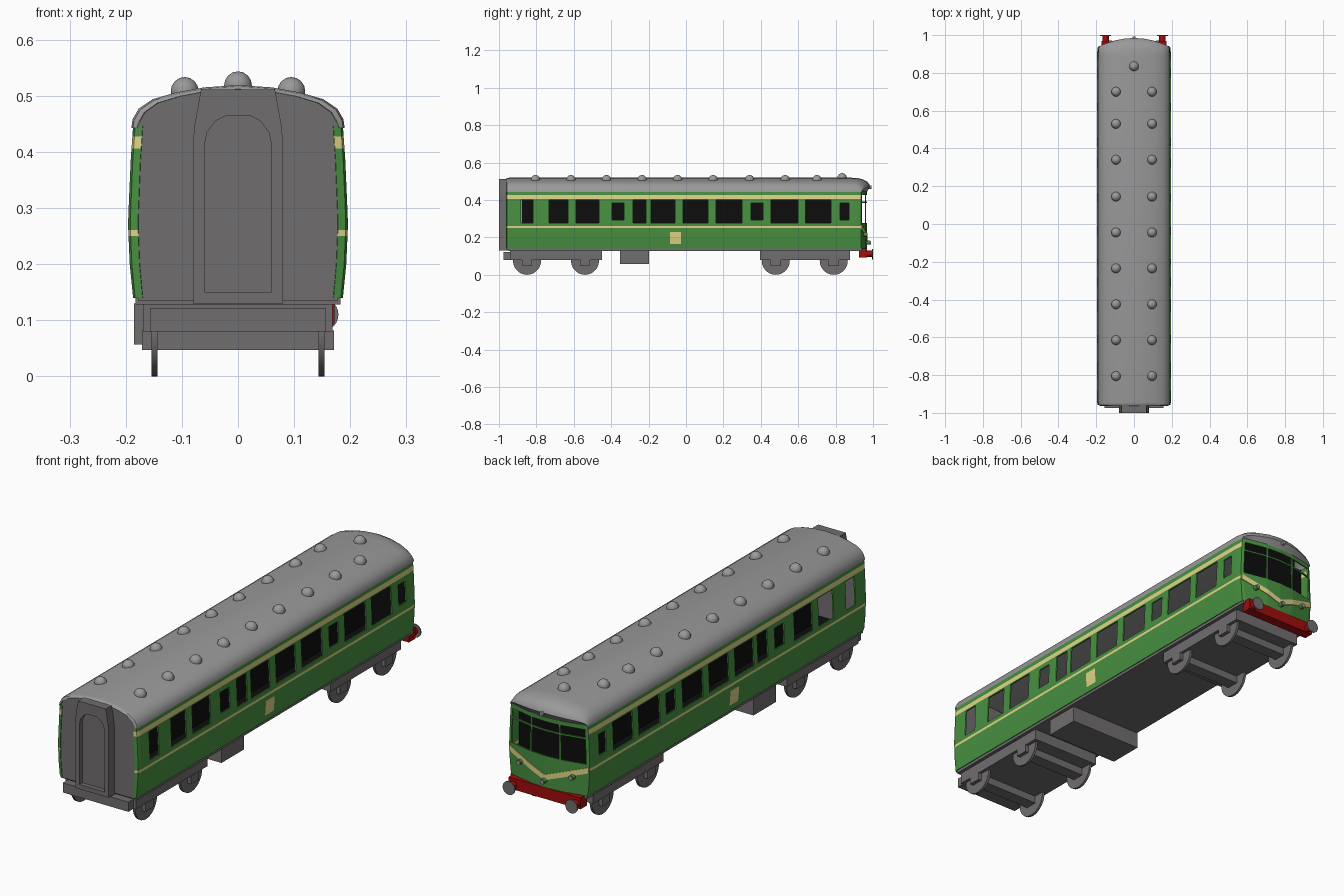
import bpy, bmesh, math
from mathutils import Matrix

if "Cube" in bpy.data.objects:
    bpy.data.objects.remove(bpy.data.objects["Cube"])

def material(name, r, g, b):
    m = bpy.data.materials.new(name)
    m.diffuse_color = (r, g, b, 1)
    m.use_nodes = True
    m.node_tree.nodes["Principled BSDF"].inputs["Base Color"].default_value = m.diffuse_color
    return m

GREEN = material("body green", .065, .28, .054)
CREAM = material("cream lining", .74, .67, .24)
ROOF = material("roof grey", .32, .32, .32)
DARK = material("underframe grey", .165, .155, .16)
BLACK = material("interior black", .004, .004, .004)
RED = material("buffer red", .36, .004, .004)

def finish(name, bm, *mats, smooth=None, normals=True):
    if normals:
        bmesh.ops.recalc_face_normals(bm, faces=bm.faces)
    me = bpy.data.meshes.new(name)
    bm.to_mesh(me)
    bm.free()
    for m in mats:
        me.materials.append(m)
    ob = bpy.data.objects.new(name, me)
    bpy.context.collection.objects.link(ob)
    if smooth:
        bpy.ops.object.select_all(action='DESELECT')
        ob.select_set(True)
        bpy.context.view_layer.objects.active = ob
        bpy.ops.object.shade_smooth_by_angle(angle=math.radians(smooth))
    return ob

def box(name, x, y, z, mat):
    bm = bmesh.new()
    size = Matrix.Diagonal((x[1] - x[0], y[1] - y[0], z[1] - z[0], 1))
    mid = Matrix.Translation((sum(x) / 2, sum(y) / 2, sum(z) / 2))
    bmesh.ops.create_cube(bm, size=1, matrix=mid @ size)
    return finish(name, bm, mat)

def cylinder(name, axis, centre, r, length, mat, sides=24):
    bm = bmesh.new()
    turn = Matrix.Rotation(math.pi / 2, 4, 'Y' if axis == 'X' else 'X')
    bmesh.ops.create_cone(bm, cap_ends=True, segments=sides, radius1=r, radius2=r,
                          depth=length, matrix=Matrix.Translation(centre) @ turn)
    return finish(name, bm, mat, smooth=35)

def loft(name, rings, mat, closed=False, caps=(False, False), smooth=None):
    bm = bmesh.new()
    rows = [[bm.verts.new(p) for p in ring] for ring in rings]
    n = len(rows[0])
    for a, b in zip(rows, rows[1:]):
        for i in range(n if closed else n - 1):
            j = (i + 1) % n
            bm.faces.new((a[i], a[j], b[j], b[i]))
    for row, cap in ((rows[0], caps[0]), (rows[-1], caps[1])):
        if cap:
            bm.faces.new(row)
    return finish(name, bm, mat, smooth=smooth)

def both(half):
    """Mirror a half outline (x, z); the last point may lie on the centre line."""
    return half + [(-x, z) for x, z in reversed(half) if x > 0]

# --- body shell: a plan path (width fraction, y) swept up the bowed side profile
PROFILE = [(.14, .187), (.20, .193), (.27, .196), (.36, .193), (.446, .187)]

def half_width(z):
    for (z0, x0), (z1, x1) in zip(PROFILE, PROFILE[1:]):
        if z <= z1:
            return x0 + (x1 - x0) * (z - z0) / (z1 - z0)
    return PROFILE[-1][1]

TALL = [(-.882, -.818), (-.733, -.631), (-.588, -.465), (-.283, -.214), (-.187, -.059),
        (-.016, .118), (.16, .30), (.455, .60), (.64, .775)]
SHORT = [(-.396, -.332), (.348, .412), (.823, .872)]
BADGE = (-.086, -.027)
edges = sorted({e for w in TALL + SHORT + [BADGE] for e in w})
plan = [(.91, -.962), (.98, -.958), (1, -.945)] + [(1, y) for y in edges] + \
       [(1, .90), (.985, .935), (.92, .940), (.38, .962), (.34, .963), (0, .967)]
zs = [.14, .165, .20, .23, .25, .261, .278, .294, .385, .392, .40, .406, .427, .446]

def within(v, span):
    return span[0] < v < span[1]

bm = bmesh.new()
grid = [[bm.verts.new((f * half_width(z), y, z)) for z in zs] for f, y in plan]
for i in range(len(plan) - 1):
    y = (plan[i][1] + plan[i + 1][1]) / 2
    cab = y > .937
    for k in range(len(zs) - 1):
        z = (zs[k] + zs[k + 1]) / 2
        if cab:
            pane = plan[i][0] in (.92, .34) and within(z, (.278, .427))
            hole = pane and not within(z, (.385, .392))
        else:
            hole = (within(z, (.278, .40)) and any(within(y, w) for w in TALL)) or \
                   (within(z, (.294, .385)) and any(within(y, w) for w in SHORT))
        if hole:
            continue
        face = bm.faces.new((grid[i][k], grid[i + 1][k], grid[i + 1][k + 1], grid[i][k + 1]))
        lining = within(z, (.25, .261)) or within(z, (.406, .427))
        badge = within(y, BADGE) and within(z, (.165, .23))
        face.material_index = int(not cab and (lining or badge))
body = finish("body_shell", bm, GREEN, CREAM, normals=False)
mirror = body.modifiers.new("mirror", 'MIRROR')
mirror.use_clip = True
solid = body.modifiers.new("thickness", 'SOLIDIFY')
solid.thickness = .006
solid.offset = -1

# --- cream chevron plates across the cab nose
for s in (-1, 1):
    pts = [(0, .970, .185), (.36, .966, .212), (.98, .940, .254)]
    rings = []
    for f, y, z in pts:
        x = s * f * half_width(z)
        rings.append([(x, y - .004, z - .012), (x, y, z - .012), (x, y, z + .012), (x, y - .004, z + .012)])
    loft("cab_chevron", rings, CREAM, closed=True, caps=(True, True))

# --- roof with rounded rear edge and domed cab brow
roof_half = [(.190, .443), (.188, .458), (.177, .477), (.152, .494), (.11, .506), (.06, .515), (0, .519)]
section = both(roof_half)

def brow(x):
    return .985 - .045 * (abs(x) / .19) ** 2

rings = [[(x * .945, -.963, z - .007 * (z > .45)) for x, z in section],
         [(x * .985, -.958, z - .002 * (z > .45)) for x, z in section],
         [(x, -.945, z) for x, z in section]]
for t, h in ((0, 1), (.35, .97), (.62, .88), (.84, .72), (.95, .55), (1, .38)):
    rings.append([(x * (1 - .02 * t), .885 + t * (brow(x) - .885), .443 + (z - .443) * h) for x, z in section])
rings.append([(x * .96, brow(x) - .02, .440) for x, z in section])
loft("roof", rings, ROOF, smooth=40)

# --- roof ventilators
vents = [(s * .095, y, .508) for s in (-1, 1)
         for y in (.70, .53, .34, .145, -.045, -.235, -.425, -.615, -.805)] + [(0, .835, .518)]
for p in vents:
    bm = bmesh.new()
    bmesh.ops.create_uvsphere(bm, u_segments=14, v_segments=8, radius=.0255, matrix=Matrix.Translation(p))
    bmesh.ops.delete(bm, geom=[v for v in bm.verts if v.co.z < p[2] - .012], context='VERTS')
    finish("roof_vent", bm, ROOF, smooth=40)

# --- gangway end wall
wall = both([(.178, .135)] + [(x * .94, z - .007 * (z > .45)) for x, z in roof_half])
loft("gangway_end_wall", [[(x, y, z) for x, z in wall] for y in (-.94, -.96)], DARK,
     closed=True, caps=(True, True))

# --- gangway connection with a recessed arched door
outer = both([(.08, .13), (.08, .42), (.077, .45), (.066, .511), (.03, .511)])
arch = both([(.06, .15), (.06, .41), (.055, .435), (.04, .455), (.02, .465)])
loft("gangway", [[(x, y, z) for x, z in shape] for shape, y in
                 ((outer, -.95), (outer, -1.0), (arch, -1.0), (arch, -.98))],
     DARK, closed=True, caps=(False, True))

# --- interior
box("interior_floor", (-.18, .18), (-.94, .93), (.143, .15), BLACK)
box("interior_partition", (-.003, .003), (-.88, .88), (.15, .43), BLACK)
box("cab_bulkhead", (-.18, .18), (.88, .886), (.15, .445), BLACK)
box("cab_bulkhead_top", (-.145, .145), (.88, .886), (.445, .49), BLACK)

# --- underframe
box("underframe", (-.183, .183), (-.95, .94), (.128, .142), DARK)
box("rear_beam", (-.157, .157), (-.975, -.94), (.08, .122), DARK)
box("underfloor_equipment", (-.185, .168), (-.353, -.198), (.057, .13), DARK)

# --- bogies, wheels and axle boxes
for y0, y1, axles in ((-.94, -.45, (-.85, -.54)), (.395, .877, (.48, .79))):
    box("bogie_frame", (-.168, .168), (y0, y1), (.08, .13), DARK)
    for y in axles:
        box("axle_box", (-.171, .171), (y - .027, y + .027), (.047, .082), DARK)
        for s in (-1, 1):
            cylinder("wheel", 'X', (s * .149, y, .075), .075, .011, DARK, 28)

# --- cab buffer beam, buffers and lamps
box("buffer_beam", (-.172, .172), (.925, .968), (.092, .141), RED)
for s in (-1, 1):
    cylinder("buffer_shank", 'Y', (s * .15, .975, .112), .017, .044, RED, 16)
    cylinder("buffer_head", 'Y', (s * .15, .9975, .11), .029, .005, DARK)
for x, y, z in ((-.125, .955, .215), (.125, .955, .215), (0, .972, .172)):
    cylinder("lamp_body", 'Y', (x, y, z), .011, .026, GREEN, 12)
    cylinder("lamp_lens", 'Y', (x, y + .014, z), .009, .004, ROOF, 12)
cylinder("brow_lamp", 'Y', (0, .982, .468), .009, .02, ROOF, 12)
